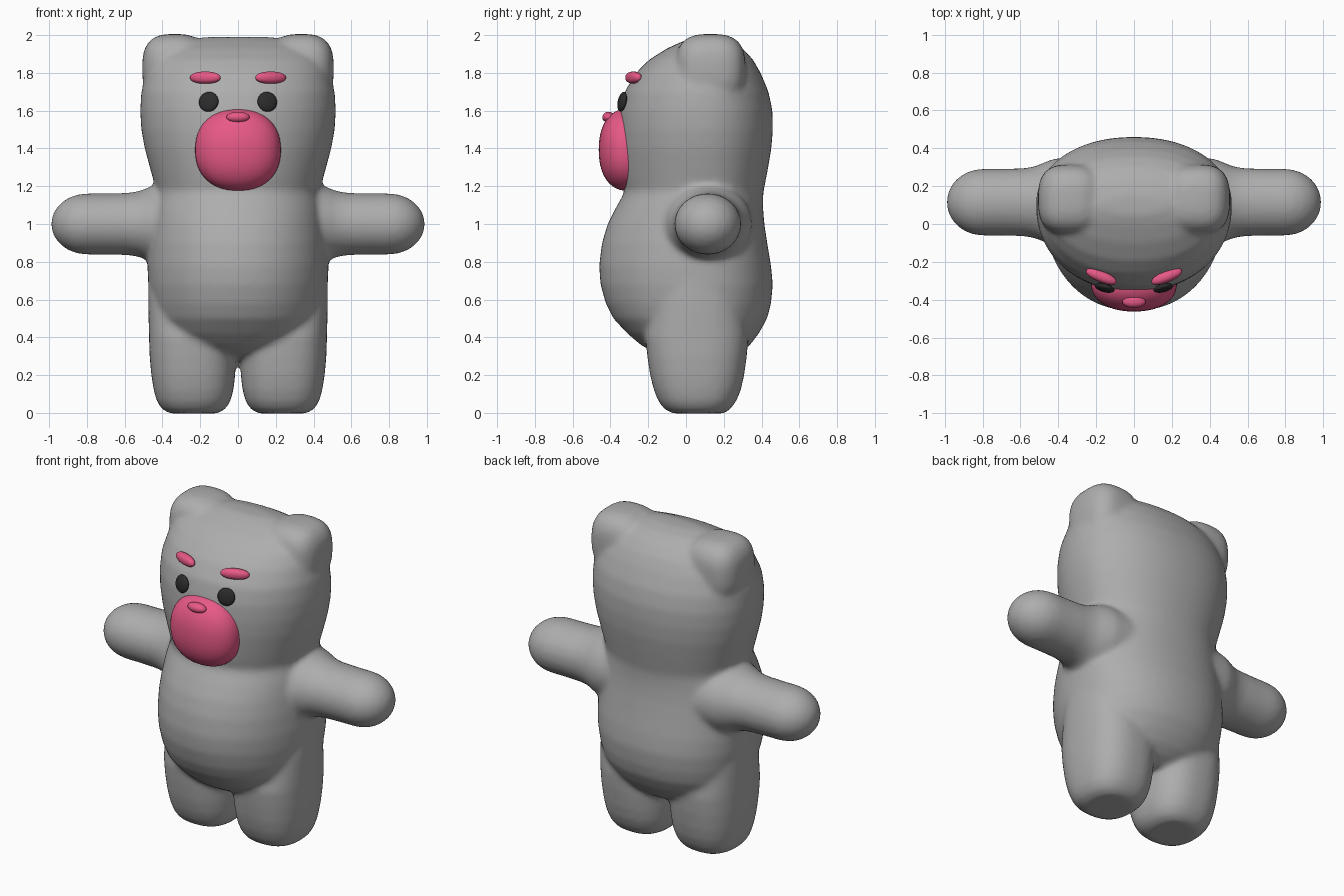
import bpy, bmesh, math
from mathutils import Matrix, Vector

if "Cube" in bpy.data.objects:
    bpy.data.objects.remove(bpy.data.objects["Cube"])


def material(name, rgb):
    m = bpy.data.materials.new(name)
    m.diffuse_color = (*rgb, 1)
    m.use_nodes = True
    m.node_tree.nodes["Principled BSDF"].inputs["Base Color"].default_value = m.diffuse_color
    return m


GREY = material("plush grey", (0.42, 0.42, 0.42))
PINK = material("rose pink", (0.80, 0.10, 0.24))
BLACK = material("eye black", (0.025, 0.025, 0.025))


def spow(v, p):
    return math.copysign(abs(v) ** p, v)


def loft(bm, rings):
    """Skin closed rings of points and cap both ends."""
    loops = [[bm.verts.new(p) for p in r] for r in rings]
    n = len(loops[0])
    for a, b in zip(loops, loops[1:]):
        for i in range(n):
            j = (i + 1) % n
            bm.faces.new((a[i], a[j], b[j], b[i]))
    bm.faces.new(loops[0][::-1])
    bm.faces.new(loops[-1])


def body_ring(z, half, front, back, cx=0, cy=0.10, power=2.15, n=64):
    """Superellipse ring with separate depth in front and behind."""
    pts = []
    for i in range(n):
        a = 2 * math.pi * i / n
        c, s = spow(math.cos(a), 2 / power), spow(math.sin(a), 2 / power)
        pts.append((cx + half * c, cy + s * ((back - cy) if s > 0 else (cy - front)), z))
    return pts


def ellipsoid(bm, center, radii, power=2.0, rot=Matrix()):
    """Sphere pulled towards a box as power rises above 2."""
    verts = bmesh.ops.create_uvsphere(bm, u_segments=40, v_segments=24, radius=1)["verts"]
    for v in verts:
        k = sum(abs(c) ** power for c in v.co) ** (-1 / power)
        v.co = Vector(center) + rot @ Vector([c * k * r for c, r in zip(v.co, radii)])


def finish(bm, name, mat):
    bmesh.ops.recalc_face_normals(bm, faces=bm.faces)
    me = bpy.data.meshes.new(name)
    bm.to_mesh(me)
    bm.free()
    me.materials.append(mat)
    me.polygons.foreach_set("use_smooth", [True] * len(me.polygons))
    ob = bpy.data.objects.new(name, me)
    bpy.context.collection.objects.link(ob)
    return ob


bm = bmesh.new()

# torso and head: height, half width, front y, back y
loft(bm, [body_ring(*s) for s in (
    (0.285, 0.10, -0.06, 0.22), (0.32, 0.24, -0.17, 0.29), (0.36, 0.33, -0.24, 0.34),
    (0.42, 0.40, -0.31, 0.385), (0.50, 0.44, -0.385, 0.43), (0.58, 0.46, -0.425, 0.45),
    (0.68, 0.475, -0.453, 0.46), (0.78, 0.48, -0.46, 0.45), (0.90, 0.475, -0.445, 0.43),
    (1.00, 0.465, -0.415, 0.415), (1.08, 0.455, -0.375, 0.408), (1.15, 0.44, -0.335, 0.408),
    (1.18, 0.435, -0.325, 0.412), (1.22, 0.445, -0.335, 0.42), (1.30, 0.467, -0.345, 0.435),
    (1.40, 0.494, -0.355, 0.452), (1.50, 0.512, -0.357, 0.46), (1.60, 0.518, -0.35, 0.458),
    (1.70, 0.512, -0.325, 0.437), (1.80, 0.485, -0.265, 0.395), (1.87, 0.45, -0.195, 0.355),
    (1.93, 0.39, -0.10, 0.30), (1.97, 0.30, -0.01, 0.23), (1.99, 0.17, 0.05, 0.15))])

for side in (-1, 1):
    # legs
    loft(bm, [body_ring(z, h, f, b, cx=side * x, cy=0.06, power=2.5) for z, x, h, f, b in (
        (-0.003, 0.235, 0.125, -0.07, 0.20), (0.02, 0.235, 0.168, -0.115, 0.235),
        (0.06, 0.235, 0.194, -0.145, 0.265), (0.12, 0.235, 0.211, -0.17, 0.29),
        (0.20, 0.237, 0.222, -0.19, 0.308), (0.30, 0.239, 0.229, -0.205, 0.322),
        (0.40, 0.242, 0.229, -0.215, 0.33), (0.60, 0.25, 0.226, -0.18, 0.31),
        (0.80, 0.25, 0.224, -0.10, 0.27), (0.92, 0.23, 0.20, -0.02, 0.22))])
    # arms, flared at the shoulder and round at the tip
    arm = [(0.30, 0.22), (0.42, 0.212), (0.47, 0.195), (0.52, 0.175), (0.58, 0.165), (0.70, 0.162), (0.80, 0.162)]
    arm += [(0.80 + 0.19 * math.sin(t), 0.162 * math.cos(t)) for t in (0.25, 0.5, 0.75, 1.0, 1.25, 1.45)]
    loft(bm, [[(side * x, 0.115 + 1.09 * r * math.cos(a), 1.0 + r * math.sin(a))
               for a in (2 * math.pi * i / 40 for i in range(40))] for x, r in arm])
    # ears
    ellipsoid(bm, (side * 0.335, 0.13, 1.82), (0.172, 0.185, 0.186), 2.9)

# fuse into one soft skin
body = finish(bm, "body", GREY)
fuse = body.modifiers.new("fuse", "REMESH")
fuse.mode = "VOXEL"
fuse.voxel_size = 0.016
fuse.use_smooth_shade = True
soft = body.modifiers.new("soften", "SMOOTH")
soft.factor = 0.5
soft.iterations = 10

# muzzle and nose
bm = bmesh.new()
ellipsoid(bm, (0, -0.31, 1.393), (0.227, 0.152, 0.217), 2.25)
finish(bm, "muzzle", PINK)
bm = bmesh.new()
ellipsoid(bm, (0, -0.41, 1.565), (0.062, 0.033, 0.029))
finish(bm, "nose", PINK)

for side, label in ((-1, "left"), (1, "right")):
    # eyes, tilted to follow the face
    tilt = Matrix.Rotation(side * 0.26, 3, "Z") @ Matrix.Rotation(-0.2, 3, "X")
    bm = bmesh.new()
    ellipsoid(bm, (side * 0.155, -0.338, 1.647), (0.053, 0.02, 0.053), 2, tilt)
    finish(bm, label + "_eye", BLACK)
    # eyebrows
    bm = bmesh.new()
    ellipsoid(bm, (side * 0.173, -0.278, 1.775), (0.086, 0.03, 0.032), 2.2,
              Matrix.Rotation(side * 0.38, 3, "Z"))
    finish(bm, label + "_eyebrow", PINK)
